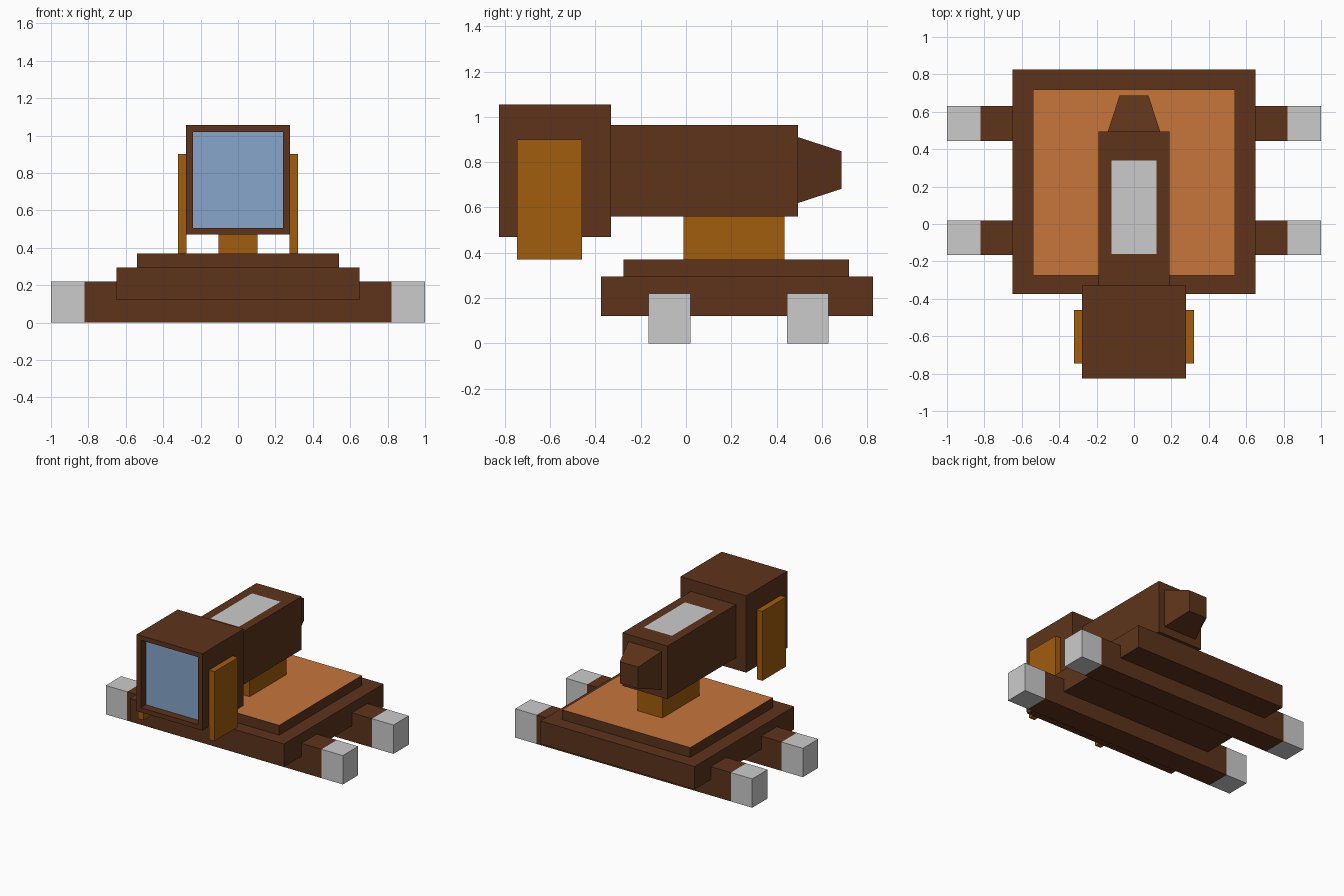
import bpy, bmesh

if "Cube" in bpy.data.objects:
    bpy.data.objects.remove(bpy.data.objects["Cube"])


def material(name, rgb):
    m = bpy.data.materials.new(name)
    m.diffuse_color = (*rgb, 1)
    m.use_nodes = True
    m.node_tree.nodes["Principled BSDF"].inputs["Base Color"].default_value = m.diffuse_color
    return m


BROWN = material("dark_brown", (0.11, 0.034, 0.011))
ORANGE = material("orange", (0.57, 0.18, 0.044))
GOLD = material("gold", (0.36, 0.11, 0.004))
BLUE = material("glass_blue", (0.24, 0.38, 0.60))


def finish(bm, name, mats):
    mesh = bpy.data.meshes.new(name)
    bm.to_mesh(mesh)
    bm.free()
    for m in mats:
        mesh.materials.append(m)
    obj = bpy.data.objects.new(name, mesh)
    bpy.context.collection.objects.link(obj)
    return obj


def box_mesh(x, y, z):
    bm = bmesh.new()
    bmesh.ops.create_cube(bm, size=1)
    for v in bm.verts:
        v.co = [r[0] if c < 0 else r[1] for c, r in zip(v.co, (x, y, z))]
    bm.normal_update()
    return bm


def facing(bm, axis, sign):
    return next(f for f in bm.faces if f.normal[axis] * sign > 0.9)


def box(name, x, y, z, mat=None):
    return finish(box_mesh(x, y, z), name, [mat] if mat else [])


# Two cross beams with grey end caps
for label, y in (("front", (-0.165, 0.02)), ("rear", (0.445, 0.63))):
    box(label + "_beam", (-0.82, 0.82), y, (0, 0.22), BROWN)
    box(label + "_left_foot", (-1, -0.82), y, (0, 0.22))
    box(label + "_right_foot", (0.82, 1), y, (0, 0.22))

# Stepped base with an orange deck on top
box("base_slab", (-0.65, 0.65), (-0.375, 0.825), (0.12, 0.295), BROWN)
bm = box_mesh((-0.54, 0.54), (-0.275, 0.72), (0.295, 0.37))
facing(bm, 2, 1).material_index = 1
finish(bm, "deck", [BROWN, ORANGE])

# Support post
box("post", (-0.105, 0.105), (-0.01, 0.435), (0.37, 0.56), GOLD)

# Body with a flush grey panel in its top
bm = box_mesh((-0.19, 0.19), (-0.33, 0.495), (0.56, 0.965))
top = facing(bm, 2, 1)
bmesh.ops.inset_individual(bm, faces=[top], thickness=0.07)
for v in top.verts:
    v.co.x = 0.12 if v.co.x > 0 else -0.12
    v.co.y = 0.34 if v.co.y > 0 else -0.16
top.material_index = 1
finish(bm, "body", [BROWN, None])

# Tapered rear end
bm = box_mesh((-0.14, 0.14), (0.495, 0.687), (0.62, 0.91))
for v in facing(bm, 1, 1).verts:
    v.co.x *= 0.55
    v.co.z = 0.765 + (v.co.z - 0.765) * 0.57
finish(bm, "rear_taper", [BROWN])

# Head with a recessed blue screen
bm = box_mesh((-0.277, 0.277), (-0.825, -0.33), (0.47, 1.055))
screen = facing(bm, 1, -1)
bmesh.ops.inset_individual(bm, faces=[screen], thickness=0.05)
bmesh.ops.inset_individual(bm, faces=[screen], thickness=0, depth=-0.06)
screen.material_index = 1
finish(bm, "head", [BROWN, BLUE])

# Side flaps on the head
for label, s in (("left", -1), ("right", 1)):
    box(label + "_flap", sorted((s * 0.275, s * 0.322)), (-0.745, -0.46), (0.37, 0.9), GOLD)
